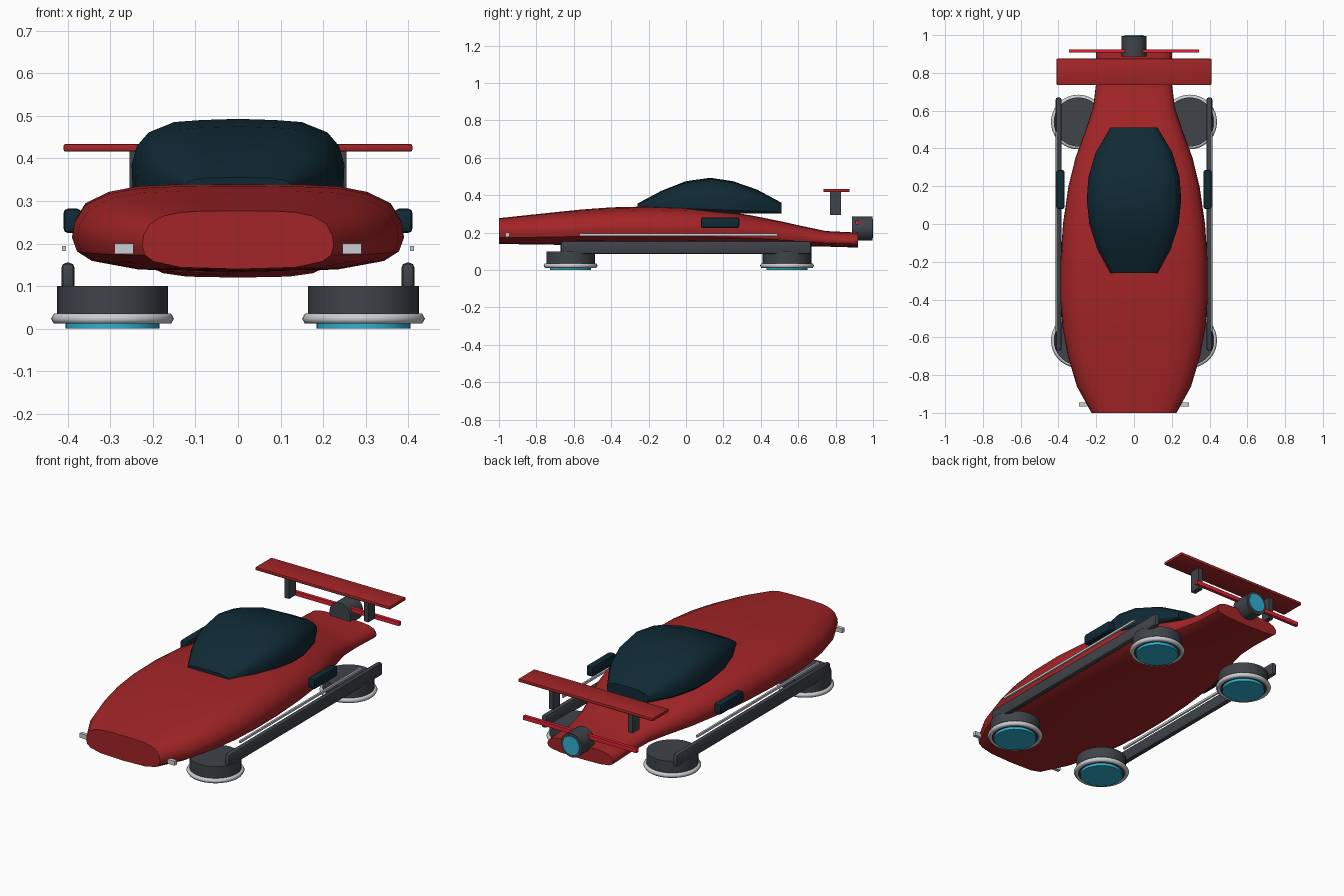
import bpy, bmesh, math
from mathutils import Matrix

if "Cube" in bpy.data.objects:
    bpy.data.objects.remove(bpy.data.objects["Cube"])


def mat(name, rgb):
    m = bpy.data.materials.new(name)
    m.diffuse_color = (*rgb, 1)
    m.use_nodes = True
    m.node_tree.nodes["Principled BSDF"].inputs["Base Color"].default_value = m.diffuse_color
    return m


RED = mat("body red", (0.37, 0.018, 0.02))
BRIGHT = mat("bright red", (0.75, 0.015, 0.035))
NAVY = mat("canopy navy", (0.005, 0.023, 0.036))
GREY = mat("dark grey", (0.05, 0.056, 0.066))
SILVER = mat("silver", (0.60, 0.62, 0.64))
BLUE = mat("glow blue", (0.03, 0.43, 0.64))


def finish(name, bm, material, angle=35):
    bmesh.ops.recalc_face_normals(bm, faces=bm.faces)
    me = bpy.data.meshes.new(name)
    bm.to_mesh(me)
    bm.free()
    me.materials.append(material)
    ob = bpy.data.objects.new(name, me)
    bpy.context.collection.objects.link(ob)
    bpy.ops.object.select_all(action='DESELECT')
    ob.select_set(True)
    bpy.context.view_layer.objects.active = ob
    bpy.ops.object.shade_smooth_by_angle(angle=math.radians(angle))
    return ob


def loft(name, stations, half_section, material):
    """Skin mirrored sections; each station is y, half width, bottom z, top z."""
    section = half_section + [(-u, v) for u, v in half_section[::-1] if u > 0]
    bm = bmesh.new()
    rings = [[bm.verts.new((u * w, y, lo + v * (hi - lo))) for u, v in section]
             for y, w, lo, hi in stations]
    n = len(section)
    for a, b in zip(rings, rings[1:]):
        for i in range(n):
            j = (i + 1) % n
            bm.faces.new((a[i], a[j], b[j], b[i]))
    bm.faces.new(rings[0])
    bm.faces.new(rings[-1])
    return finish(name, bm, material)


def box(name, lo, hi, material, bevel=0.0):
    bm = bmesh.new()
    size = [b - a for a, b in zip(lo, hi)]
    mid = [(a + b) / 2 for a, b in zip(lo, hi)]
    bmesh.ops.create_cube(bm, size=1, matrix=Matrix.Translation(mid) @ Matrix.Diagonal((*size, 1)))
    if bevel:
        bmesh.ops.bevel(bm, geom=bm.edges[:], offset=bevel, segments=2,
                        profile=0.5, affect='EDGES')
    return finish(name, bm, material)


def cylinder(name, centre, r, depth, material, along_y=False):
    bm = bmesh.new()
    m = Matrix.Translation(centre)
    if along_y:
        m = m @ Matrix.Rotation(math.pi / 2, 4, 'X')
    bmesh.ops.create_cone(bm, cap_ends=True, segments=32, radius1=r, radius2=r,
                          depth=depth, matrix=m)
    return finish(name, bm, material)


# Hull
loft("hull", [
    (-1.00, 0.225, 0.140, 0.277), (-0.86, 0.302, 0.137, 0.292),
    (-0.70, 0.350, 0.135, 0.309), (-0.55, 0.378, 0.134, 0.324),
    (-0.40, 0.390, 0.133, 0.335), (-0.20, 0.390, 0.133, 0.340),
    (0.00, 0.376, 0.133, 0.335), (0.20, 0.347, 0.133, 0.315),
    (0.35, 0.310, 0.132, 0.292), (0.50, 0.255, 0.130, 0.262),
    (0.62, 0.216, 0.128, 0.235), (0.75, 0.200, 0.125, 0.208),
    (0.92, 0.200, 0.120, 0.200)],
    [(0, 1), (0.35, 0.997), (0.6, 0.975), (0.78, 0.91), (0.92, 0.78), (0.985, 0.58),
     (1, 0.4), (0.97, 0.24), (0.88, 0.13), (0.6, 0.03), (0, 0)], RED)

# Canopy
loft("canopy", [
    (-0.26, 0.125, 0.325, 0.355), (-0.13, 0.195, 0.320, 0.424),
    (0.00, 0.237, 0.312, 0.475), (0.13, 0.250, 0.306, 0.493),
    (0.25, 0.241, 0.303, 0.475), (0.38, 0.202, 0.301, 0.430),
    (0.51, 0.125, 0.301, 0.360)],
    [(0, 1), (0.35, 0.985), (0.6, 0.96), (0.84, 0.83), (0.95, 0.66), (1, 0.42),
     (0.99, 0.1), (0.93, 0), (0, 0)], NAVY)

# Parts repeated on both sides
for s, side in ((-1, "left"), (1, "right")):
    def side_box(name, x0, x1, y, z, material, bevel=0.0):
        xs = sorted((s * x0, s * x1))
        return box(f"{side}_{name}", (xs[0], y[0], z[0]), (xs[1], y[1], z[1]), material, bevel)

    side_box("rail", 0.384, 0.415, (-0.67, 0.67), (0.085, 0.155), GREY, 0.012)
    side_box("trim_strip", 0.404, 0.414, (-0.57, 0.49), (0.182, 0.194), SILVER)
    side_box("intake", 0.368, 0.410, (0.08, 0.285), (0.225, 0.282), NAVY, 0.01)
    side_box("headlight", 0.245, 0.290, (-0.965, -0.945), (0.176, 0.200), SILVER)
    side_box("wing_strut", 0.228, 0.255, (0.77, 0.83), (0.293, 0.420), GREY)

    # Hover pads
    for y, end in ((-0.617, "front"), (0.54, "rear")):
        x = s * 0.295
        cylinder(f"{side}_{end}_pad", (x, y, 0.0575), 0.13, 0.085, GREY)
        cylinder(f"{side}_{end}_pad_glow", (x, y, 0.01), 0.11, 0.02, BLUE)
        # Ring swept around the pad from a six sided profile
        bm = bmesh.new()
        pts = [bm.verts.new((0.131 + 0.0135 * math.cos(a), 0, 0.0135 * math.sin(a)))
               for a in (i * math.pi / 3 for i in range(6))]
        edges = [bm.edges.new((pts[i], pts[(i + 1) % 6])) for i in range(6)]
        bmesh.ops.spin(bm, geom=pts + edges, cent=(0, 0, 0), axis=(0, 0, 1),
                       angle=2 * math.pi, steps=36, use_merge=True)
        bmesh.ops.translate(bm, verts=bm.verts, vec=(x, y, 0.0235))
        finish(f"{side}_{end}_pad_ring", bm, SILVER, 65)

# Rear wing, tail bar and thruster
box("rear_wing", (-0.41, 0.735, 0.416), (0.41, 0.875, 0.434), RED, 0.005)
box("tail_bar", (-0.345, 0.907, 0.244), (0.345, 0.925, 0.266), BRIGHT)
cylinder("thruster", (0, 0.942, 0.222), 0.065, 0.108, GREY, True)
cylinder("thruster_glow", (0, 0.99, 0.222), 0.05, 0.02, BLUE, True)
